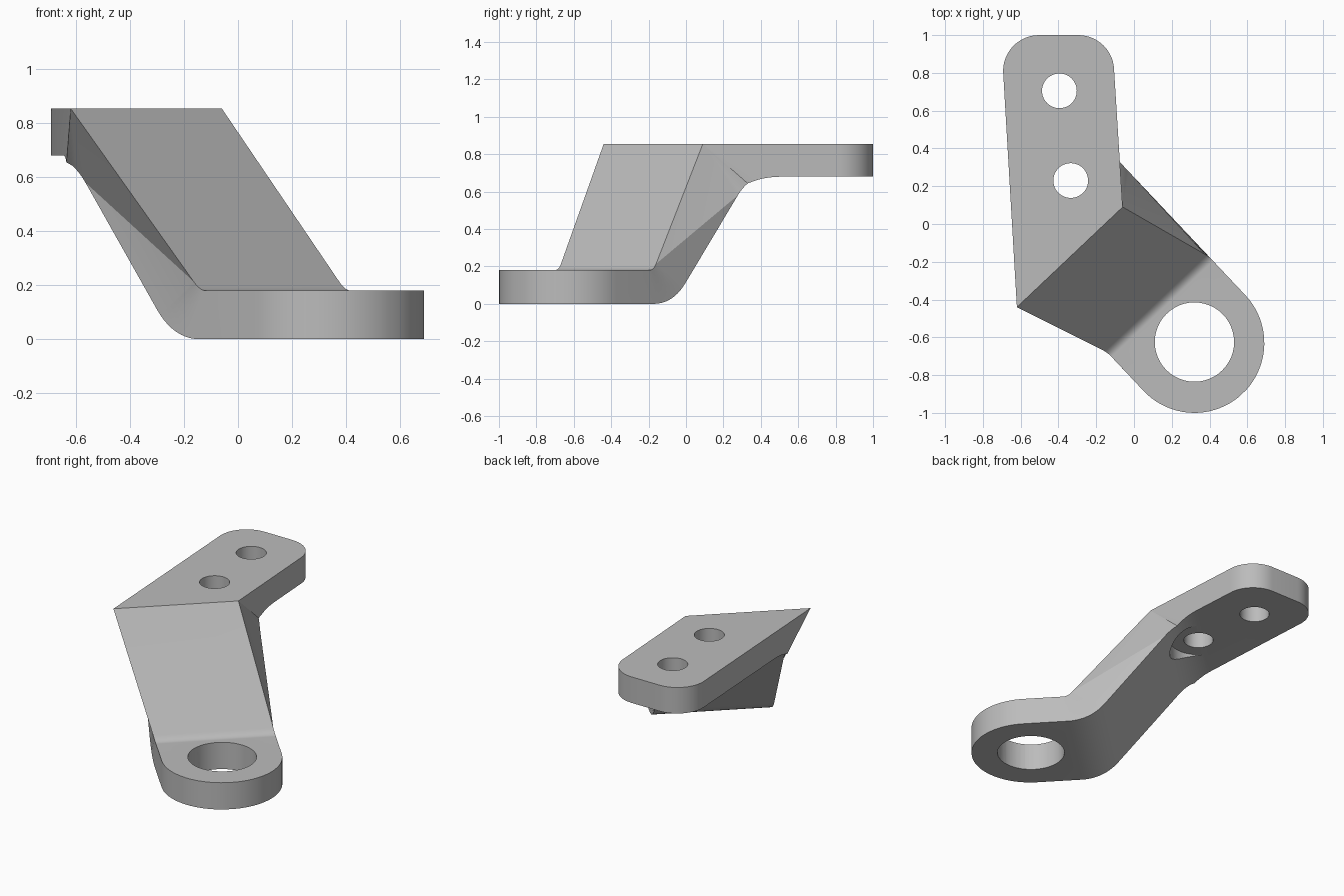
import bpy, bmesh
from math import sin, cos, pi, radians
from mathutils import Vector

if "Cube" in bpy.data.objects:
    bpy.data.objects.remove(bpy.data.objects["Cube"])

# Fold direction and the in-plan direction across the folds
ALONG = Vector((0.727, 0.686, 0))
ACROSS = Vector((-0.686, 0.727, 0))
LOW_TOP, HIGH_BASE, HIGH_TOP = 0.18, 0.68, 0.855
RING = Vector((0.32, -0.63, 0))
RING_R = 0.37
STEPS = 10


def strip(side, s, z):
    """Point on the straight strip edge (side -1 or 1) at distance s across the folds."""
    return ALONG * (RING.dot(ALONG) + side * RING_R) + ACROSS * s + Vector((0, 0, z))


def bend(a, corner, b, n):
    """Rounded corner as a quadratic curve."""
    return [a.lerp(corner, i / n).lerp(corner.lerp(b, i / n), i / n) for i in range(n + 1)]


def at_height(p, z):
    return Vector((p.x, p.y, z))


# Underside profile: (distance across the folds, height)
low_bend = bend(Vector((-0.40, 0)), Vector((-0.257, 0)), Vector((-0.166, 0.11)), STEPS)
high_bend = bend(Vector((0.22, 0.58)), Vector((0.302, 0.68)), Vector((0.43, 0.68)), STEPS)


def edge_rows(side):
    """Matching (bottom, top) points along one side of the bracket."""
    rows = []
    # Round end of the lower plate
    centre = RING.dot(ACROSS)
    for i in range(1, 21):
        a = pi / 2 * i / 20
        p = RING + ALONG * (side * RING_R * sin(a)) - ACROSS * (RING_R * cos(a))
        rows.append((at_height(p, 0), at_height(p, LOW_TOP)))
    # Lower fold
    fold = strip(side, -0.399, LOW_TOP)
    peak = Vector((-0.62, -0.44, HIGH_TOP)) if side < 0 else Vector((-0.06, 0.09, HIGH_TOP))
    inner = bend(strip(side, -0.43, LOW_TOP), fold, fold.lerp(peak, 0.05), STEPS)
    rows += [(strip(side, b.x, b.y), t) for b, t in zip(low_bend, inner)]
    # Upper plate edge and rounded corner
    corner = Vector((-0.503, 0.81, 0)) if side < 0 else Vector((-0.295, 0.81, 0))
    end = corner + Vector((side * 0.19, 0, 0))
    run = end - at_height(peak, 0)
    for b in high_bend:
        on_edge = at_height(peak, 0) + run * ((b.x - peak.dot(ACROSS)) / run.dot(ACROSS))
        # The strip edge runs straight until it meets the plate edge
        p = strip(side, b.x, b.y) if b.x < 0.3 else at_height(on_edge, b.y)
        rows.append((p, peak))
    for i in range(13):
        a = pi / 2 * i / 12
        p = corner + Vector((side * 0.19 * cos(a), 0.19 * sin(a), 0))
        rows.append((at_height(p, HIGH_BASE), at_height(p, HIGH_TOP)))
    return rows


# Bracket body lofted through matching rows
bm = bmesh.new()
rings = []
for (lb, lt), (rb, rt) in zip(edge_rows(-1), edge_rows(1)):
    rings.append([bm.verts.new(p) for p in (lb, rb, rt, lt)])
for r, q in zip(rings, rings[1:]):
    for k in range(4):
        m = (k + 1) % 4
        bm.faces.new((r[k], r[m], q[m], q[k]))
bm.faces.new(rings[0][::-1])
bm.faces.new(rings[-1])
bmesh.ops.remove_doubles(bm, verts=bm.verts, dist=0.0002)
bmesh.ops.triangulate(bm, faces=[f for f in bm.faces if len(f.verts) > 3])
bmesh.ops.recalc_face_normals(bm, faces=bm.faces)
mesh = bpy.data.meshes.new("bracket")
bm.to_mesh(mesh)
bm.free()
bracket = bpy.data.objects.new("bracket", mesh)
bpy.context.collection.objects.link(bracket)

grey = bpy.data.materials.new("plain grey")
grey.use_nodes = True
grey.diffuse_color = (0.5, 0.5, 0.5, 1)
grey.node_tree.nodes["Principled BSDF"].inputs["Base Color"].default_value = (0.5, 0.5, 0.5, 1)
mesh.materials.append(grey)


def drill(name, x, y, radius, low, high):
    """Cut a vertical round hole between two heights."""
    bpy.ops.mesh.primitive_cylinder_add(vertices=48, radius=radius, depth=high - low,
                                        location=(x, y, (low + high) / 2))
    cutter = bpy.context.object
    cutter.name = name
    cutter.hide_render = True
    cutter.data.materials.append(grey)
    mod = bracket.modifiers.new(name, "BOOLEAN")
    mod.operation = "DIFFERENCE"
    mod.solver = "EXACT"
    mod.object = cutter
    bpy.ops.object.select_all(action="DESELECT")
    bracket.select_set(True)
    bpy.context.view_layer.objects.active = bracket
    bpy.ops.object.modifier_apply(modifier=name)
    bpy.data.objects.remove(cutter)


# Large pivot hole, two bolt holes and the clearance below the inner one
drill("pivot_hole", 0.32, -0.625, 0.21, -0.2, 0.4)
drill("outer_bolt_hole", -0.395, 0.705, 0.092, 0.4, 1.1)
drill("inner_bolt_hole", -0.335, 0.23, 0.092, 0.4, 1.1)
drill("bolt_clearance", -0.335, 0.23, 0.18, 0.4, HIGH_BASE - 0.001)

bpy.ops.object.shade_smooth_by_angle(angle=radians(25))
